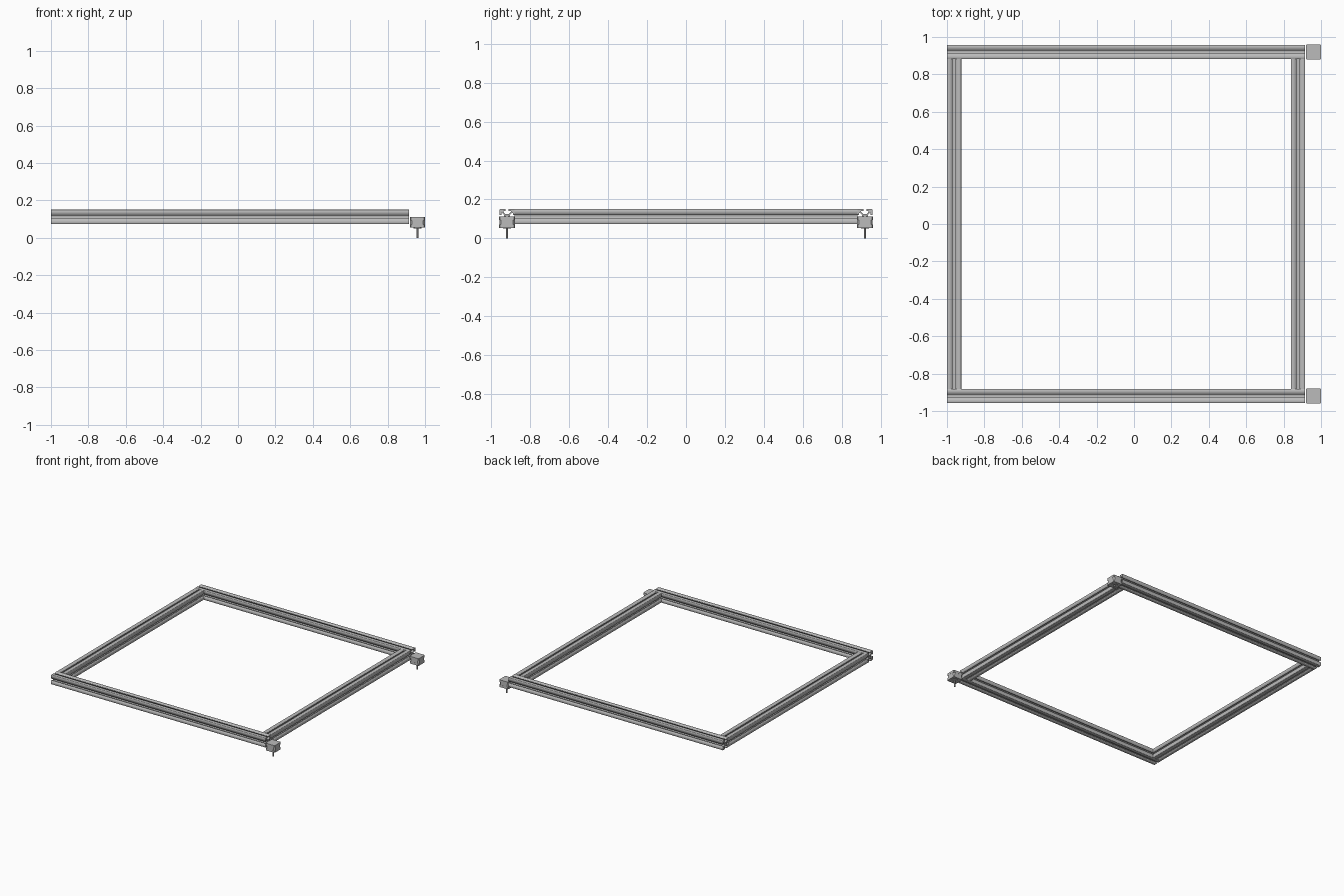
import bpy, bmesh, math
from mathutils import Vector, Matrix

cube = bpy.data.objects.get("Cube")
if cube:
    bpy.data.objects.remove(cube, do_unlink=True)

MM = 0.0765 / 40           # rail section is 40 mm square
RAIL_Z, SIDE_Y = 0.112, 0.92

metal = bpy.data.materials.new("grey_metal")
metal.use_nodes = True
metal.diffuse_color = (0.5, 0.5, 0.5, 1)
metal.node_tree.nodes["Principled BSDF"].inputs["Base Color"].default_value = (0.5, 0.5, 0.5, 1)


def slotted_outline():
    """Four-way slotted section, built from one quadrant turned four times."""
    half = [(4, 20), (4, 15.5), (10, 15.5), (10, 13), (5, 7.5)]
    # one slot, right side to left side, then the outer corner
    slot = half + [(-x, y) for x, y in reversed(half)]
    slot = [(19.3, 20)] + slot + [(-19.3, 20)]
    pts = []
    for k in range(4):
        turn = Matrix.Rotation(k * math.pi / 2, 2)
        pts += [turn @ Vector(p) * MM for p in slot]
    return pts


def circle(radius, n=24):
    return [Vector((radius * math.cos(2 * math.pi * i / n),
                    radius * math.sin(2 * math.pi * i / n))) for i in range(n)]


def rail(name, start, end):
    """Slotted bar with a round centre bore, from start to end."""
    start, end = Vector(start), Vector(end)
    curve = bpy.data.curves.new(name, 'CURVE')
    curve.dimensions = '2D'
    curve.fill_mode = 'BOTH'
    curve.extrude = (end - start).length / 2
    for loop in (slotted_outline(), circle(3.4 * MM)):
        spline = curve.splines.new('POLY')
        spline.points.add(len(loop) - 1)
        for point, p in zip(spline.points, loop):
            point.co = (p.x, p.y, 0, 1)
        spline.use_cyclic_u = True
    ob = bpy.data.objects.new(name, curve)
    bpy.context.collection.objects.link(ob)
    ob.location = (start + end) / 2
    ob.rotation_euler = (end - start).to_track_quat('Z', 'Y').to_euler()
    bpy.ops.object.select_all(action='DESELECT')
    ob.select_set(True)
    bpy.context.view_layer.objects.active = ob
    bpy.ops.object.convert(target='MESH')
    ob = bpy.context.object
    ob.data.materials.clear()
    ob.data.materials.append(metal)
    return ob


def prism(bm, loop, z0, z1):
    face = bm.faces.new([bm.verts.new((p[0], p[1], z0)) for p in loop])
    top = bmesh.ops.extrude_face_region(bm, geom=[face])
    verts = [g for g in top["geom"] if isinstance(g, bmesh.types.BMVert)]
    bmesh.ops.translate(bm, verts=verts, vec=(0, 0, z1 - z0))


def clipped_square(half, cut):
    pts = []
    for k in range(4):
        turn = Matrix.Rotation(k * math.pi / 2, 2)
        pts += [turn @ Vector(p) for p in ((half, half - cut), (half - cut, half))]
    return pts


def motor(name, x, y):
    """Square motor with end caps, pilot boss and downward shaft."""
    bm = bmesh.new()
    prism(bm, clipped_square(0.0405, 0.005), 0.054, 0.071)    # front cap
    prism(bm, clipped_square(0.0400, 0.010), 0.071, 0.094)    # core
    prism(bm, clipped_square(0.0405, 0.005), 0.094, 0.112)    # rear cap
    prism(bm, circle(0.0215, 32), 0.050, 0.054)               # boss
    prism(bm, circle(0.0048, 16), 0.0, 0.050)                 # shaft
    bmesh.ops.recalc_face_normals(bm, faces=bm.faces)
    mesh = bpy.data.meshes.new(name)
    bm.to_mesh(mesh)
    bm.free()
    mesh.materials.append(metal)
    ob = bpy.data.objects.new(name, mesh)
    ob.location = (x, y, 0)
    bpy.context.collection.objects.link(ob)
    bpy.ops.object.select_all(action='DESELECT')
    ob.select_set(True)
    bpy.context.view_layer.objects.active = ob
    bpy.ops.object.shade_smooth_by_angle(angle=math.radians(30))


# Long rails and their motors, front and back
for side, y in (("front", -SIDE_Y), ("back", SIDE_Y)):
    rail(side + "_rail", (-1, y, RAIL_Z), (0.915, y, RAIL_Z))
    motor(side + "_motor", 0.9595, y)

# Cross rails between them
inner = SIDE_Y - 20 * MM
for side, x in (("right", -1 + 20 * MM), ("left", 0.915 - 20 * MM)):
    rail(side + "_cross_rail", (x, -inner, RAIL_Z), (x, inner, RAIL_Z))
